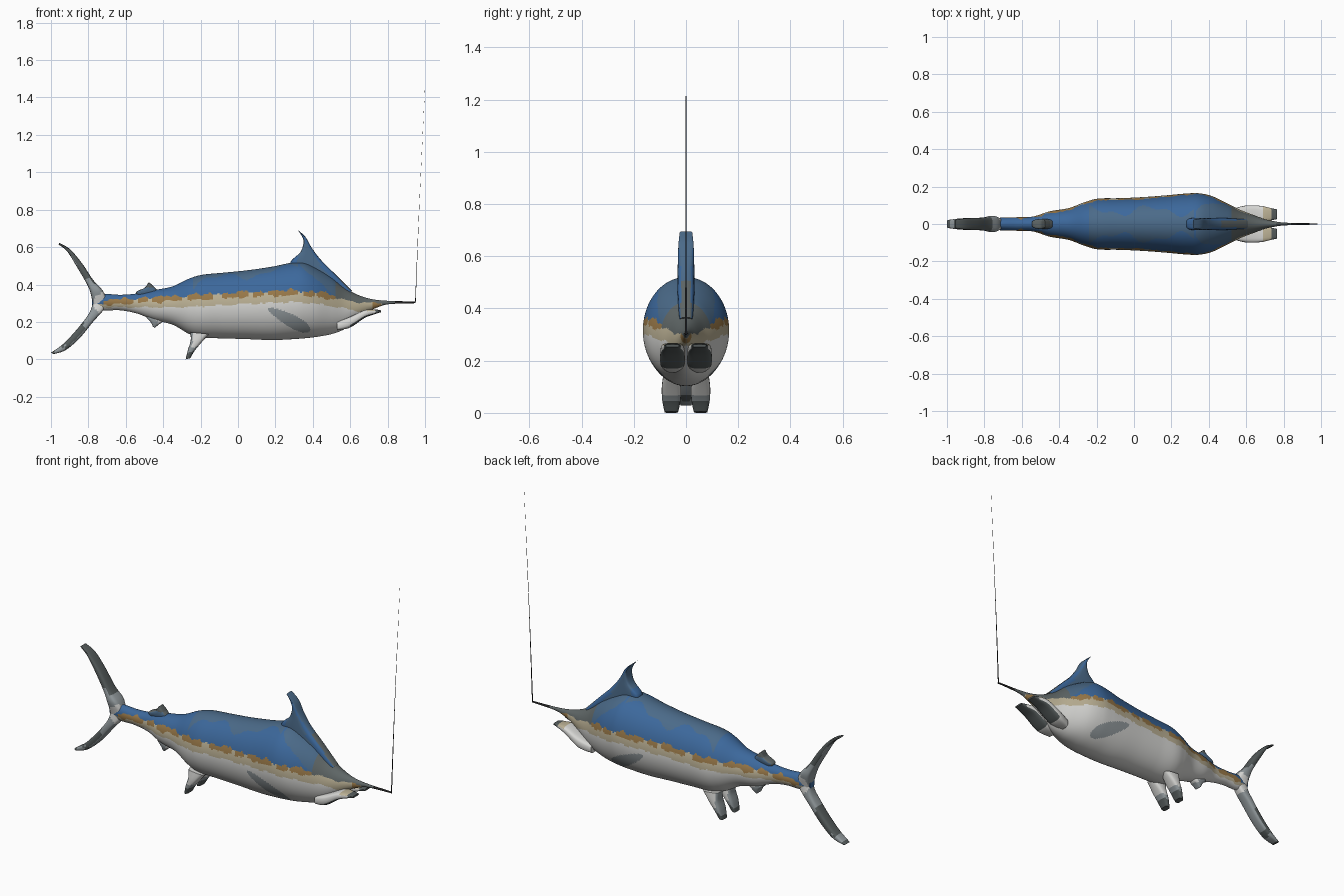
import bpy, bmesh
from math import sin, cos, pi, copysign
from mathutils import Vector

if "Cube" in bpy.data.objects:
    bpy.data.objects.remove(bpy.data.objects["Cube"])

COLOURS = {
    "ocean blue": (0.045, 0.138, 0.33),
    "slate blue": (0.07, 0.145, 0.25),
    "golden brown": (0.32, 0.19, 0.065),
    "pale tan": (0.5, 0.44, 0.3),
    "belly white": (0.68, 0.68, 0.66),
    "fin grey": (0.29, 0.325, 0.34),
    "dark fin grey": (0.09, 0.105, 0.105),
    "head olive": (0.115, 0.135, 0.135),
    "line black": (0.02, 0.02, 0.02),
}
MATERIALS = {}
for label, rgb in COLOURS.items():
    mat = bpy.data.materials.new(label)
    mat.use_nodes = True
    mat.diffuse_color = (*rgb, 1)
    shader = mat.node_tree.nodes["Principled BSDF"]
    shader.inputs["Base Color"].default_value = (*rgb, 1)
    shader.inputs["Roughness"].default_value = 0.8
    MATERIALS[label] = mat


def smooth_path(points, steps):
    """Catmull-Rom interpolation of tuples of any length."""
    pts = [Vector(p) for p in points]
    out = []
    for i in range(len(pts) - 1):
        a, b, c, d = pts[max(i - 1, 0)], pts[i], pts[i + 1], pts[min(i + 2, len(pts) - 1)]
        for s in range(steps):
            t = s / steps
            out.append(b + (c - a) * (t / 2) + (a * 2 - b * 5 + c * 4 - d) * (t * t / 2)
                       + (b * 3 - a - c * 3 + d) * (t ** 3 / 2))
    return out + [pts[-1]]


def power(v, e):
    return copysign(abs(v) ** e, v)


def loft(name, sections, paint, steps=6, sides=20, squareness=1.0, y0=0.0):
    """Skin rounded sections (x1, z1, x2, z2, half width) spanning two edges."""
    bm = bmesh.new()
    rings = []
    for x1, z1, x2, z2, w in smooth_path(sections, steps):
        ring = []
        for k in range(sides):
            ang = 2 * pi * k / sides
            u = power(cos(ang), squareness) / 2 + 0.5
            y = y0 + w * power(sin(ang), squareness)
            ring.append(bm.verts.new((x2 + (x1 - x2) * u, y, z2 + (z1 - z2) * u)))
        rings.append(ring)
    for r, s in zip(rings, rings[1:]):
        for k in range(sides):
            n = (k + 1) % sides
            bm.faces.new((r[k], r[n], s[n], s[k]))
    bm.faces.new(rings[0])
    bm.faces.new(rings[-1])
    bmesh.ops.recalc_face_normals(bm, faces=bm.faces)
    mesh = bpy.data.meshes.new(name)
    slots = []
    for f in bm.faces:
        label = paint(f.calc_center_median(), f.normal)
        if label not in slots:
            slots.append(label)
            mesh.materials.append(MATERIALS[label])
        f.material_index = slots.index(label)
    bm.to_mesh(mesh)
    bm.free()
    obj = bpy.data.objects.new(name, mesh)
    bpy.context.collection.objects.link(obj)
    bpy.ops.object.select_all(action="DESELECT")
    obj.select_set(True)
    bpy.context.view_layer.objects.active = obj
    bpy.ops.object.shade_smooth_by_angle(angle=0.7)
    return obj


def fin(name, lead, trail, widths, paint, **options):
    return loft(name, [(*a, *b, w) for a, b, w in zip(lead, trail, widths)], paint, **options)


# Flank stripe height along the body
def stripe(x):
    if x < 0.3:
        return 0.356 - 0.055 * ((0.3 - x) / 1.05) ** 1.2
    return 0.356 - 0.05 * min((x - 0.3) / 0.35, 1) ** 1.5


def paint_body(c, n):
    x, y, z = c
    wobble = 0.003 * sin(47 * x) + 0.002 * sin(113 * x + 1)
    h = z - stripe(x) - wobble
    if x > 0.77:
        return "head olive"
    # Folded side fin marking
    along = (x - 0.272) * 0.88 - (z - 0.213) * 0.475
    across = (x - 0.272) * 0.475 + (z - 0.213) * 0.88
    if (along / 0.128) ** 2 + (across / (0.033 + 0.08 * along)) ** 2 < 1:
        return "fin grey"
    # Pale strip with brown blotches above it, narrowing to the tail
    tan_depth = 0.05 if x > -0.3 else 0.05 - 0.06 * (-0.3 - x)
    if h < -tan_depth:
        return "belly white"
    if x > 0.52:
        if h > -0.004:
            return "head olive"
        return "golden brown" if x > 0.68 and sin(70 * x) > 0 else "pale tan"
    blotch = sin(71 * x) + 0.7 * sin(29 * x + 1) + 0.5 * sin(163 * x)
    if h < -0.012 - 0.004 * blotch:
        return "pale tan"
    if h < 0.013 + 0.005 * blotch and x > -0.72:
        return "golden brown" if blotch > -0.9 else "pale tan"
    patch = 0.072 + 0.022 * sin(19 * x) + 0.012 * sin(43 * x)
    if (-0.24 < x < 0.32 and abs(y) < patch) or (x > 0.33 and h > 0.17 - 0.75 * (x - 0.3)):
        return "slate blue"
    return "ocean blue"


# Body: x, top, bottom, half width
BODY = [(-.78, .335, .28, .02), (-.72, .35, .262, .033), (-.63, .345, .262, .036),
        (-.54, .352, .245, .04), (-.45, .37, .21, .068), (-.35, .39, .185, .085),
        (-.26, .432, .135, .118), (-.19, .452, .116, .136), (-.08, .463, .112, .138),
        (.05, .476, .108, .144), (.18, .495, .103, .154), (.28, .515, .107, .163),
        (.35, .518, .112, .164), (.42, .488, .12, .148), (.5, .44, .135, .11),
        (.57, .385, .162, .075), (.64, .345, .215, .048), (.71, .323, .262, .023),
        (.79, .312, .294, .008)]
loft("body", [(x, t, x, b, w) for x, t, b, w in BODY], paint_body, steps=18, sides=160)

# Bill and the line hanging from its tip
loft("bill", [(.76, .316, .76, .285, .012), (.82, .312, .82, .296, .007),
              (.95, .309, .95, .3, .004)],
     lambda c, n: "head olive" if c.x < 0.84 else "line black", sides=10)
loft("fishing_line", [(.95, .3, .9465, .3, .004), (.969, .8, .9678, .8, .0022),
                      (1, 1.46, .9996, 1.46, .0005)], lambda c, n: "line black", sides=6)


# Tall front back fin
def paint_dorsal(c, n):
    if abs(n.y) < 0.5 and n.x > 0:
        return "slate blue" if c.z > 0.5 else "head olive"
    return "ocean blue" if sin(33 * c.x + 21 * c.z) > 0 else "slate blue"


fin("dorsal_fin",
    [(.315, .695), (.36, .655), (.395, .595), (.445, .53), (.52, .455), (.61, .365)],
    [(.325, .685), (.35, .635), (.335, .575), (.28, .505), (.4, .42), (.54, .33)],
    [.024, .029, .031, .033, .032, .026], paint_dorsal, squareness=0.5)


# Forked tail, dark on its upper surfaces and paler below
def paint_tail(c, n):
    spots = sin(41 * c.x + 3) + sin(37 * c.z)
    if abs(c.z - 0.31) < 0.09:
        return "fin grey" if spots > -0.4 else "belly white"
    if c.z > 0.56 or c.z < 0.07 or n.z > 0.3:
        return "fin grey" if spots > 1.4 else "dark fin grey"
    if n.z < -0.3:
        return "fin grey"
    return "fin grey" if spots > 0.5 else "dark fin grey"


fin("tail_upper_lobe",
    [(-.955, .622), (-.9, .59), (-.835, .515), (-.775, .425), (-.725, .37), (-.7, .32)],
    [(-.96, .615), (-.912, .575), (-.865, .5), (-.815, .415), (-.79, .36), (-.775, .29)],
    [.022, .03, .032, .036, .043, .03], paint_tail, squareness=0.6)
fin("tail_lower_lobe",
    [(-.985, .028), (-.92, .05), (-.845, .115), (-.775, .2), (-.72, .262), (-.7, .3)],
    [(-1, .035), (-.935, .082), (-.87, .15), (-.81, .225), (-.785, .27), (-.775, .32)],
    [.022, .03, .032, .033, .03, .025], paint_tail, squareness=0.6)


# Small rear fins above and below
def paint_second_dorsal(c, n):
    if c.z > 0.385:
        return "dark fin grey"
    return "slate blue" if abs(n.y) > 0.7 else "head olive"


fin("second_dorsal_fin",
    [(-.475, .412), (-.452, .39), (-.43, .365), (-.43, .34)],
    [(-.482, .405), (-.5, .382), (-.545, .36), (-.53, .33)],
    [.018, .025, .026, .02], paint_second_dorsal, squareness=0.6)
fin("anal_fin",
    [(-.445, .168), (-.425, .185), (-.4, .205), (-.4, .24)],
    [(-.455, .175), (-.468, .2), (-.49, .225), (-.48, .25)],
    [.018, .026, .028, .02],
    lambda c, n: "belly white" if c.x > -.435 and c.z > .19 else "fin grey", squareness=0.6)


# Paired belly fins and paired fins below the head
def paint_belly_fin(c, n):
    if c.z < 0.036 + 0.02 * n.x + 0.008 * sin(90 * c.x):
        return "dark fin grey"
    if c.z < 0.065 or n.x < -0.4:
        return "fin grey"
    return "belly white"


def paint_chin_fin(c, n):
    if c.x > 0.735 or (n.z < -0.45 and c.x > 0.6):
        return "dark fin grey"
    return "pale tan" if c.x > 0.69 and n.z > 0.3 else "belly white"


for side, sign in (("left", 1), ("right", -1)):
    fin(side + "_belly_fin",
        [(-.255, .006), (-.232, .045), (-.195, .09), (-.155, .135)],
        [(-.28, 0), (-.268, .05), (-.253, .1), (-.255, .145)],
        [.026, .035, .037, .032], paint_belly_fin, squareness=0.6, y0=0.056 * sign)
    fin(side + "_chin_fin",
        [(.53, .2), (.6, .228), (.68, .264), (.735, .266), (.765, .262)],
        [(.53, .155), (.6, .17), (.675, .22), (.72, .238), (.765, .252)],
        [.03, .047, .045, .034, .026], paint_chin_fin, squareness=0.6, y0=0.052 * sign)
